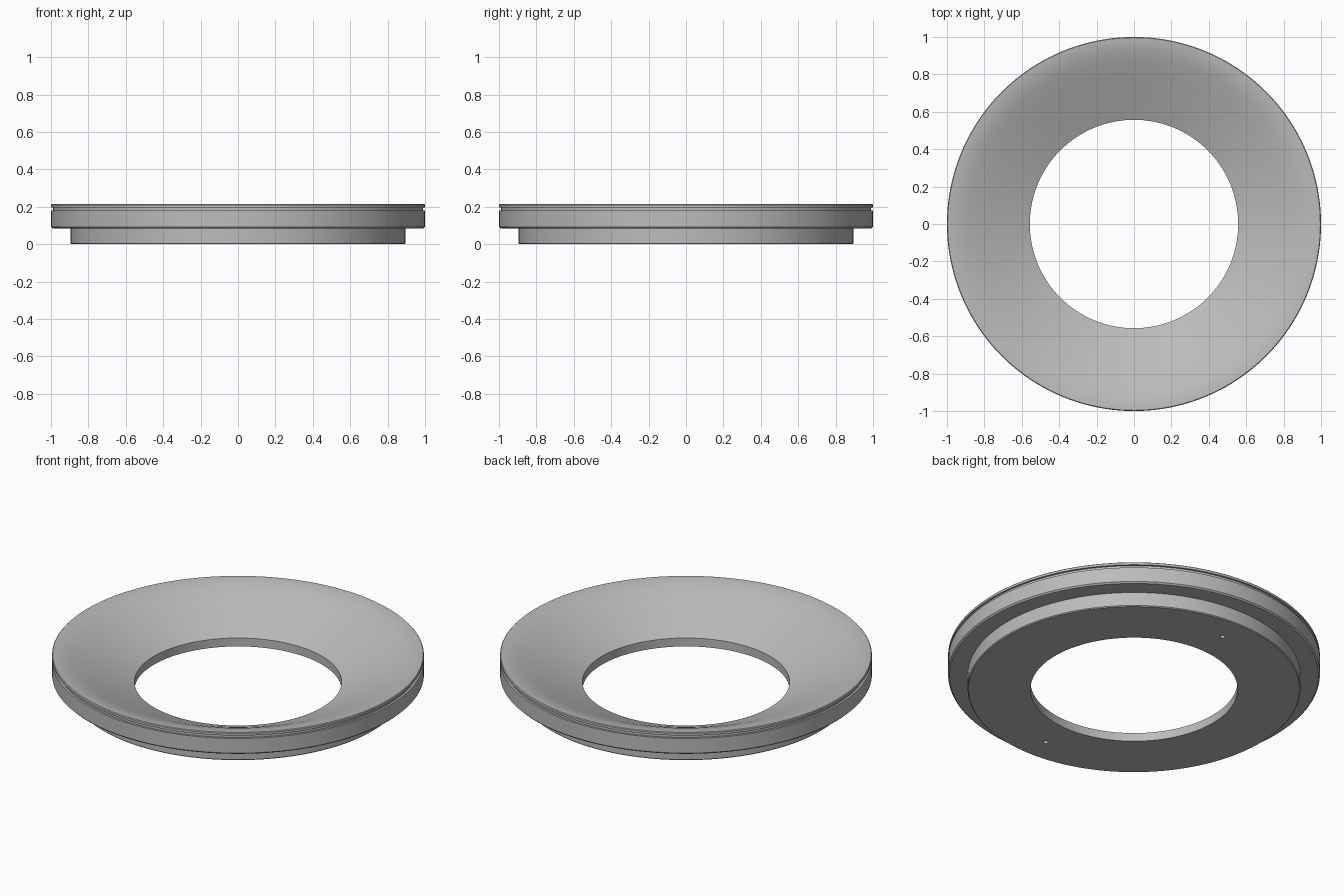
import bpy
import bmesh
from math import pi, radians
from mathutils import Vector

cube = bpy.data.objects.get("Cube")
if cube:
    bpy.data.objects.remove(cube, do_unlink=True)

SEGMENTS = 160

# One plain grey finish
grey = bpy.data.materials.new("plain_grey")
grey.use_nodes = True
colour = (0.5, 0.5, 0.5, 1)
grey.diffuse_color = colour
grey.node_tree.nodes["Principled BSDF"].inputs["Base Color"].default_value = colour


def lathe(name, profile):
    """Spin a closed (radius, height) profile around the z axis."""
    bm = bmesh.new()
    verts = [bm.verts.new((r, 0, z)) for r, z in profile]
    edges = [bm.edges.new((a, b)) for a, b in zip(verts, verts[1:] + verts[:1])]
    bmesh.ops.spin(bm, geom=verts + edges, cent=(0, 0, 0), axis=(0, 0, 1),
                   angle=2 * pi, steps=SEGMENTS)
    bmesh.ops.remove_doubles(bm, verts=bm.verts, dist=0.0001)
    bmesh.ops.recalc_face_normals(bm, faces=bm.faces)
    mesh = bpy.data.meshes.new(name)
    bm.to_mesh(mesh)
    bm.free()
    mesh.materials.append(grey)
    obj = bpy.data.objects.new(name, mesh)
    bpy.context.collection.objects.link(obj)
    return obj


# Underside, stepped spigot and grooved outer wall
outside = [
    (0.557, 0), (0.89, 0), (0.895, 0.005), (0.895, 0.085),
    (0.992, 0.085), (1, 0.093), (1, 0.18), (0.988, 0.18),
    (0.988, 0.197), (1, 0.197), (1, 0.21), (0.996, 0.214),
]
# Dished top, rolling over from the rim into a cone
dish = [
    (0.975, 0.2125), (0.95, 0.208), (0.925, 0.202), (0.9, 0.194),
    (0.875, 0.1845), (0.85, 0.175), (0.8, 0.154), (0.7, 0.111), (0.557, 0.05),
]
ring = lathe("dished_ring", outside + dish)

# Two blind pin holes in the underside
bm = bmesh.new()
for side in (-1, 1):
    hole = bmesh.ops.create_cone(bm, cap_ends=True, segments=24, radius1=0.013,
                                 radius2=0.013, depth=0.1)
    bmesh.ops.translate(bm, verts=hole["verts"], vec=Vector((0, side * 0.74, 0)))
cutter_mesh = bpy.data.meshes.new("pin_hole_cutter")
bm.to_mesh(cutter_mesh)
bm.free()
cutter_mesh.materials.append(grey)
cutter = bpy.data.objects.new("pin_hole_cutter", cutter_mesh)
bpy.context.collection.objects.link(cutter)
cutter.hide_render = True

cut = ring.modifiers.new("pin_holes", "BOOLEAN")
cut.operation = "DIFFERENCE"
cut.solver = "EXACT"
cut.object = cutter

for obj in bpy.context.selected_objects:
    obj.select_set(False)
bpy.context.view_layer.objects.active = ring
ring.select_set(True)
bpy.ops.object.modifier_apply(modifier=cut.name)
bpy.data.objects.remove(cutter, do_unlink=True)
bpy.ops.object.shade_smooth_by_angle(angle=radians(20))
